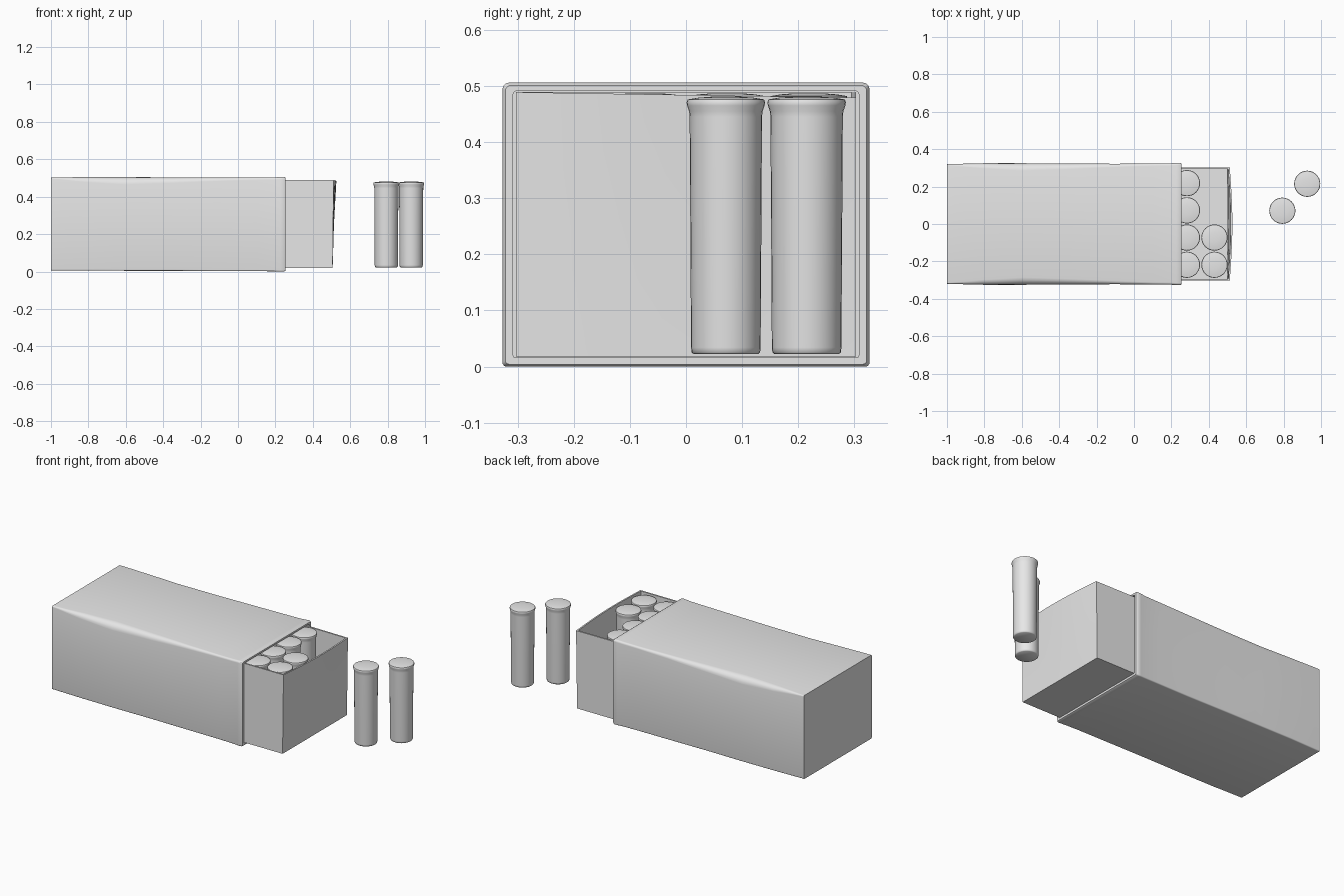
import bpy, bmesh, math
from mathutils import Vector

cube = bpy.data.objects.get("Cube")
if cube:
    bpy.data.objects.remove(cube, do_unlink=True)

grey = bpy.data.materials.new("plain_grey")
grey.use_nodes = True
grey.diffuse_color = (0.8, 0.8, 0.8, 1)
grey.node_tree.nodes["Principled BSDF"].inputs["Base Color"].default_value = (0.8, 0.8, 0.8, 1)


def finish(name, bm, angle=35):
    """Turn a bmesh into a grey, smooth-by-angle object."""
    bmesh.ops.recalc_face_normals(bm, faces=bm.faces)
    mesh = bpy.data.meshes.new(name)
    bm.to_mesh(mesh)
    bm.free()
    mesh.materials.append(grey)
    obj = bpy.data.objects.new(name, mesh)
    bpy.context.collection.objects.link(obj)
    bpy.ops.object.select_all(action='DESELECT')
    obj.select_set(True)
    bpy.context.view_layer.objects.active = obj
    bpy.ops.object.shade_smooth_by_angle(angle=math.radians(angle))
    return obj


def loft(bm, rings):
    """Skin a list of closed vertex rings."""
    loops = [[bm.verts.new(p) for p in ring] for ring in rings]
    for a, b in zip(loops, loops[1:]):
        n = len(a)
        for i in range(n):
            bm.faces.new((a[i], a[(i + 1) % n], b[(i + 1) % n], b[i]))
    return loops


def rounded_section(x, half_y, z0, z1, r_low, r_top, steps=4):
    """Rounded rectangle in the YZ plane at x."""
    ring = []
    corners = [(1, z1, r_top, 0), (-1, z1, r_top, 90), (-1, z0, r_low, 180), (1, z0, r_low, 270)]
    for sy, z, r, start in corners:
        cz = z - r if z == z1 else z + r
        for k in range(steps + 1):
            a = math.radians(start + 90 * k / steps)
            ring.append(Vector((x, sy * (half_y - r) + r * math.cos(a), cz + r * math.sin(a))))
    return ring


# Sleeve: slightly worn card box, closed at the back, open at the drawer end
bm = bmesh.new()
# x, half width, bottom, top, top corner radius
stations = [(-1.0, .320, .005, .502, .006), (-.96, .321, .005, .503, .010),
            (-.80, .325, .005, .505, .028), (-.60, .325, .004, .505, .040),
            (-.35, .323, .004, .503, .030), (-.10, .322, .002, .502, .018),
            (.10, .323, .002, .502, .012), (.19, .324, .001, .503, .012),
            (.225, .326, .000, .505, .012), (.247, .327, .000, .506, .012),
            (.255, .322, .004, .501, .010)]
outer = [rounded_section(x, w, a, b, .007, r) for x, w, a, b, r in stations]
inner = [rounded_section(x, .308, .016, .491, .004, .006) for x in (.255, .245, -.985)]
loops = loft(bm, outer + inner)
bm.faces.new(loops[0])
bm.faces.new(loops[-1])
finish("sleeve", bm, 40)

# Tray: thin open drawer with a bowed end wall
bm = bmesh.new()
X0, X1, W, Z0, ZT, T = -.98, .506, .303, .018, .489, .009


def tray_ring(inset, z, top):
    pts = [(X0 + inset, W - inset), (X0 + inset, -W + inset)]
    n = 10
    for k in range(n + 1):
        y = (-1 + 2 * k / n) * (W - inset)
        bow = (.006 + .014 * math.cos(y / W * math.pi / 2)) * top
        pts.append((X1 - inset + bow, y))
    # the rim dips gently towards the far corner of the end wall
    return [Vector((x, y, z - (.010 * (y + W) / (2 * W) if x > 0 else 0) * top)) for x, y in pts]


mid = Z0 + .5 * (ZT - Z0)
rings = [tray_ring(0, Z0, 0), tray_ring(0, mid, .35), tray_ring(0, ZT, 1),
         tray_ring(T, ZT, 1), tray_ring(T, mid, .35), tray_ring(T, Z0 + T, 0)]
loops = loft(bm, rings)
bm.faces.new(loops[0])
bm.faces.new(loops[-1])
finish("tray", bm, 30)

# Cartridges: lathed cylinder with a flared rim and shallow domed top
PROFILE = [(.057, .022), (.061, .025), (.062, .034), (.0645, .445), (.0655, .455),
           (.069, .465), (.070, .471), (.068, .476), (.050, .479), (.025, .481)]


def cartridge(name, x, y, lift=0.0):
    bm = bmesh.new()
    n = 32
    rings = [[Vector((x + r * math.cos(2 * math.pi * i / n), y + r * math.sin(2 * math.pi * i / n), z + lift))
              for i in range(n)] for r, z in PROFILE]
    loops = loft(bm, rings)
    bm.faces.new(loops[0])
    bm.faces.new(loops[-1])
    return finish(name, bm, 50)


# Rows in the tray; two are missing from the front row and stand outside
for row in range(9):
    for col in range(4):
        if row == 0 and col > 1:
            continue
        cartridge(f"cartridge_{row + 1}_{col + 1}", .430 - .147 * row, -.218 + .1455 * col, .006)
cartridge("loose_cartridge_near", .793, .071)
cartridge("loose_cartridge_far", .926, .215)
